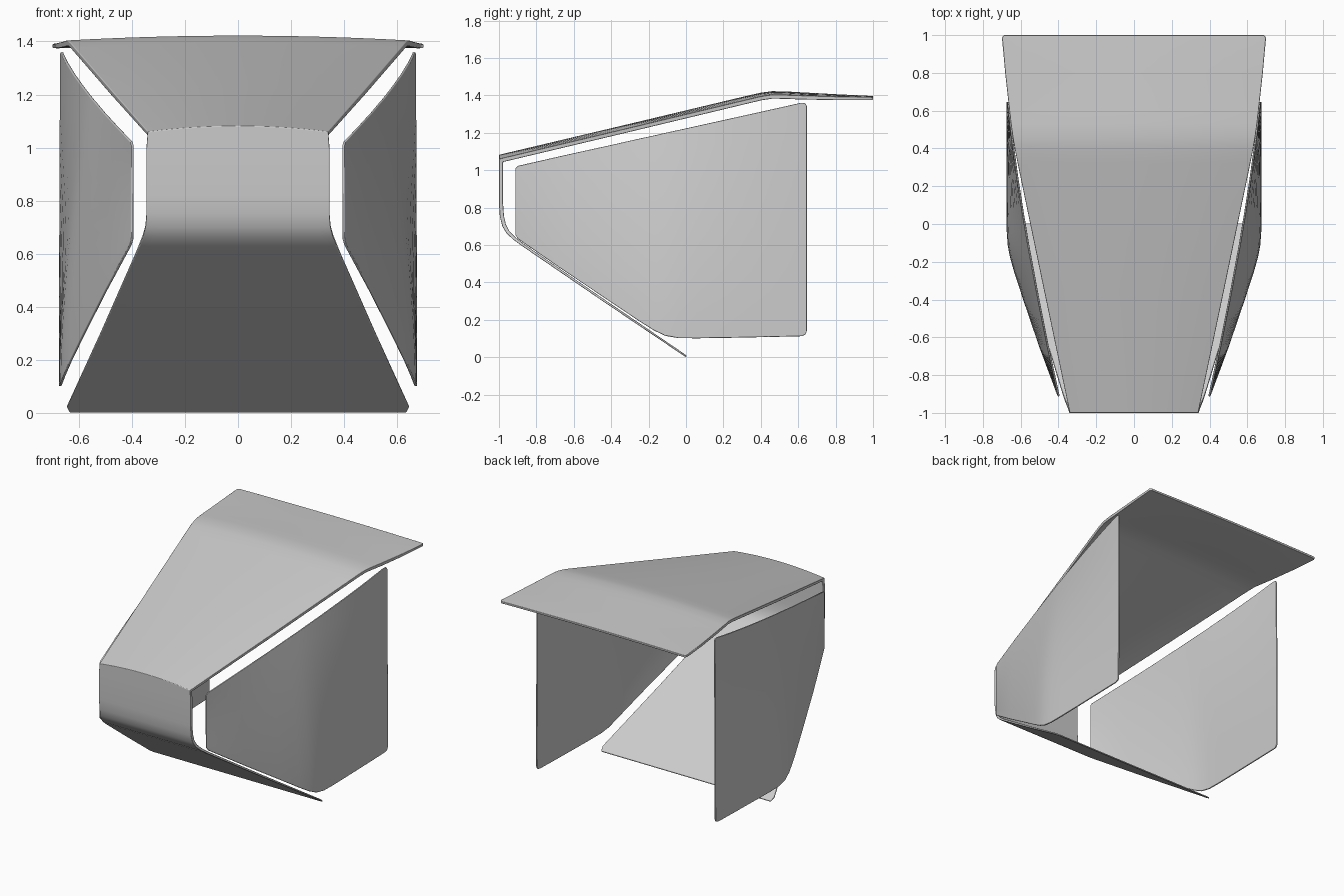
import bpy


def make_sheet(name, rows, thickness, weights=None, mirror=False):
    """Skin a grid of points (normals outward), then give it thickness and soft edges."""
    n = len(rows[0])
    verts = [p for row in rows for p in row]
    faces = [(i * n + j, (i + 1) * n + j, (i + 1) * n + j + 1, i * n + j + 1)
             for i in range(len(rows) - 1) for j in range(n - 1)]
    mesh = bpy.data.meshes.new(name)
    mesh.from_pydata(verts, [], faces)
    mesh.shade_smooth()
    obj = bpy.data.objects.new(name, mesh)
    bpy.context.collection.objects.link(obj)

    solid = obj.modifiers.new("thickness", 'SOLIDIFY')
    solid.thickness = thickness
    solid.offset = -1
    solid.use_even_offset = True
    if weights:
        group = obj.vertex_groups.new(name="thickness")
        for i, w in enumerate(weights):
            group.add(list(range(i * n, (i + 1) * n)), w, 'REPLACE')
        solid.vertex_group = group.name

    bevel = obj.modifiers.new("soft_edges", 'BEVEL')
    bevel.width = 0.004
    bevel.segments = 2
    bevel.limit_method = 'ANGLE'
    bevel.angle_limit = 0.7
    bevel.harden_normals = True
    if mirror:
        obj.modifiers.new("mirror", 'MIRROR').use_mirror_merge = False
    return obj


# Folded centre shell: (y, z on centre line, half width, crown drop, thickness factor)
stations = [
    (1.000, 1.396, 0.690, 0.006, 0.70),
    (0.985, 1.397, 0.699, 0.006, 0.75),
    (0.800, 1.406, 0.682, 0.012, 0.90),
    (0.600, 1.417, 0.660, 0.017, 1.0),
    (0.530, 1.421, 0.652, 0.018, 1.0),
    (0.460, 1.422, 0.642, 0.018, 1.0),
    (0.400, 1.414, 0.632, 0.019, 1.0),
    (0.320, 1.396, 0.616, 0.020, 1.0),
    (-0.350, 1.236, 0.477, 0.021, 1.0),
    (-1.000, 1.082, 0.341, 0.022, 1.0),
    (-1.000, 1.000, 0.345, 0.000, 1.0),
    (-1.000, 0.820, 0.345, 0.000, 1.0),
    (-0.995, 0.750, 0.345, 0.000, 1.0),
    (-0.982, 0.700, 0.349, 0.000, 0.95),
    (-0.960, 0.663, 0.358, 0.000, 0.85),
    (-0.925, 0.630, 0.371, 0.000, 0.75),
    (-0.870, 0.590, 0.388, 0.000, 0.65),
    (-0.450, 0.303, 0.515, 0.000, 0.55),
    (-0.030, 0.020, 0.645, 0.000, 0.45),
    (0.000, 0.000, 0.635, 0.000, 0.40),
]
across = [j / 8 for j in range(-8, 9)]
shell = [[(u * w, y, z - drop * u * u) for u in across]
         for y, z, w, drop, _ in stations]
make_sheet("centre_shell", shell, 0.022, [s[4] for s in stations])

# Side panels: (y, bottom z, top z, bottom x, top x)
columns = [
    (-0.914, 0.655, 1.008, 0.402, 0.402),
    (-0.900, 0.632, 1.023, 0.409, 0.406),
    (-0.650, 0.460, 1.080, 0.502, 0.460),
    (-0.400, 0.293, 1.135, 0.587, 0.510),
    (-0.250, 0.192, 1.169, 0.636, 0.538),
    (-0.170, 0.142, 1.186, 0.658, 0.553),
    (-0.110, 0.114, 1.200, 0.669, 0.564),
    (-0.040, 0.102, 1.215, 0.674, 0.576),
    (0.060, 0.101, 1.237, 0.675, 0.593),
    (0.250, 0.104, 1.279, 0.675, 0.623),
    (0.450, 0.108, 1.323, 0.675, 0.650),
    (0.615, 0.112, 1.360, 0.675, 0.668),
    (0.637, 0.119, 1.359, 0.675, 0.670),
    (0.646, 0.140, 1.340, 0.675, 0.671),
]
panel = []
for y, zb, zt, xb, xt in columns:
    panel.append([(xb + (xt - xb) * (k / 10) ** 1.6, y, zb + (zt - zb) * k / 10)
                  for k in range(11)])
make_sheet("side_panels", panel, 0.010, mirror=True)
